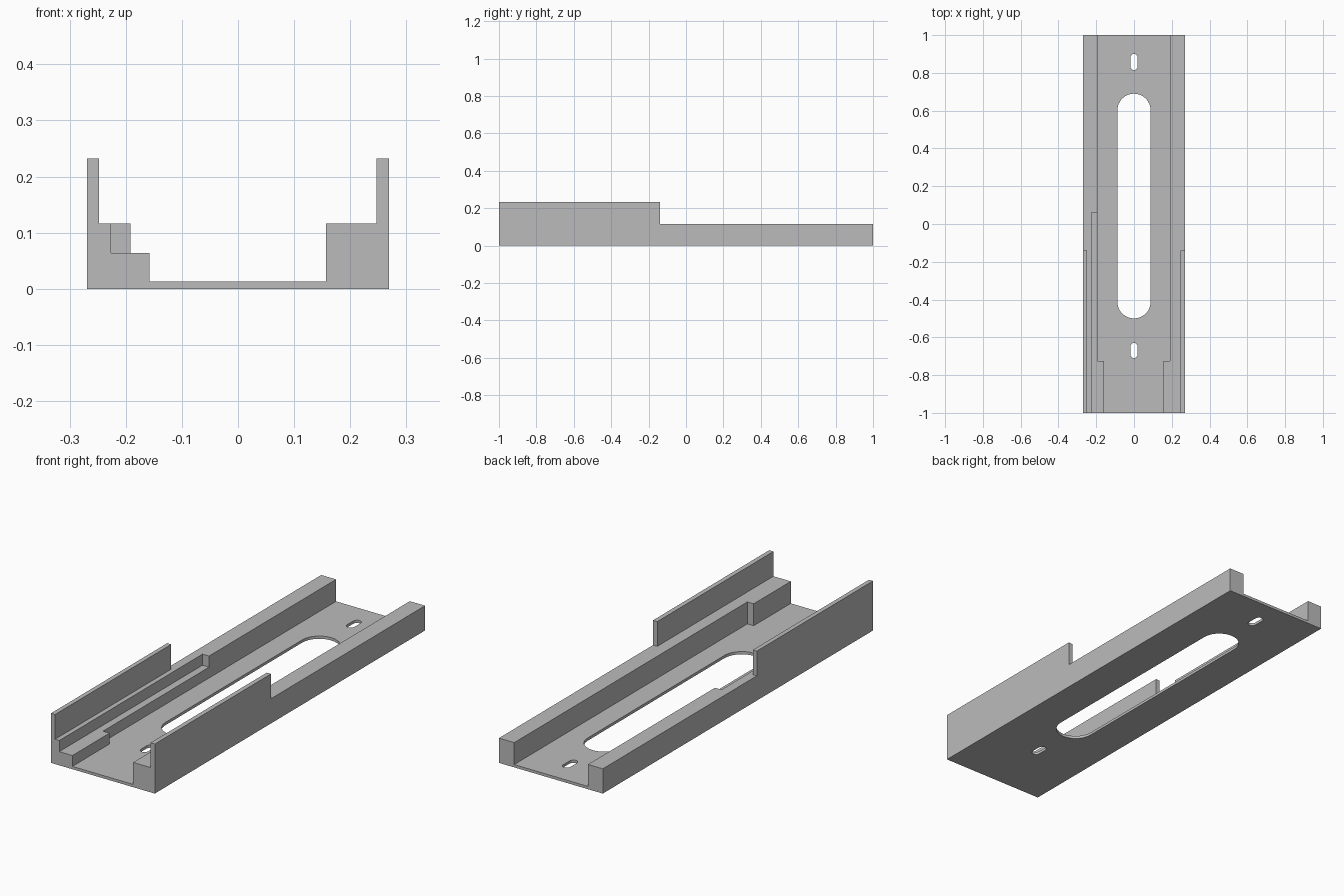
import bpy
import bmesh
import math

cube = bpy.data.objects.get("Cube")
if cube:
    bpy.data.objects.remove(cube, do_unlink=True)

# Single painted finish
grey = bpy.data.materials.new("plain grey")
grey.use_nodes = True
colour = (0.5, 0.5, 0.5, 1)
grey.diffuse_color = colour
grey.node_tree.nodes["Principled BSDF"].inputs["Base Color"].default_value = colour


def prism(name, points, place, shift):
    """Extrude a flat outline; place maps (a, b) to a point, shift is the sweep."""
    bm = bmesh.new()
    face = bm.faces.new([bm.verts.new(place(a, b)) for a, b in points])
    swept = bmesh.ops.extrude_face_region(bm, geom=[face])["geom"]
    verts = [v for v in swept if isinstance(v, bmesh.types.BMVert)]
    bmesh.ops.translate(bm, verts=verts, vec=shift)
    bmesh.ops.recalc_face_normals(bm, faces=bm.faces)
    mesh = bpy.data.meshes.new(name)
    bm.to_mesh(mesh)
    bm.free()
    obj = bpy.data.objects.new(name, mesh)
    bpy.context.collection.objects.link(obj)
    return obj


def box(name, x0, x1, y0, y1, z0, z1):
    outline = [(x0, y0), (x1, y0), (x1, y1), (x0, y1)]
    return prism(name, outline, lambda a, b: (a, b, z0), (0, 0, z1 - z0))


def slot(name, radius, y0, y1, steps=16):
    outline = []
    for centre, start in ((y1 - radius, 0), (y0 + radius, math.pi)):
        for i in range(steps + 1):
            t = start + math.pi * i / steps
            outline.append((radius * math.cos(t), centre + radius * math.sin(t)))
    return prism(name, outline, lambda a, b: (a, b, -0.1), (0, 0, 0.2))


# Channel section swept from front to back
FLOOR, LEDGE, RAIL, WALL = 0.013, 0.064, 0.116, 0.232
section = [(-0.269, 0), (0.269, 0), (0.269, WALL), (0.247, WALL), (0.247, RAIL),
           (0.157, RAIL), (0.157, FLOOR), (-0.158, FLOOR), (-0.158, RAIL),
           (-0.248, RAIL), (-0.248, WALL), (-0.269, WALL)]
body = prism("rail_bracket", section, lambda a, b: (a, -1, b), (0, 2, 0))
body.data.materials.append(grey)

# Cut the tall walls short, widen the channel, step the ledge, pierce the floor
cutters = [
    box("wall_cutter", -0.4, 0.4, -0.14, 1.2, RAIL, 0.4),
    box("channel_cutter", -0.192, 0.19, -0.725, 1.2, FLOOR, 0.3),
    box("ledge_cutter", -0.226, -0.1, -1.2, 0.06, LEDGE, 0.3),
    slot("long_slot_cutter", 0.088, -0.5, 0.69),
    slot("back_screw_cutter", 0.019, 0.815, 0.9, 8),
    slot("front_screw_cutter", 0.019, -0.71, -0.63, 8),
]
bpy.context.view_layer.objects.active = body
for cutter in cutters:
    mod = body.modifiers.new(cutter.name, "BOOLEAN")
    mod.operation = "DIFFERENCE"
    mod.solver = "EXACT"
    mod.object = cutter
    bpy.ops.object.modifier_apply(modifier=mod.name)
    bpy.data.objects.remove(cutter, do_unlink=True)

# Merge leftover coplanar seams
bm = bmesh.new()
bm.from_mesh(body.data)
bmesh.ops.remove_doubles(bm, verts=bm.verts, dist=0.0001)
bmesh.ops.dissolve_limit(bm, angle_limit=0.01, verts=bm.verts, edges=bm.edges)
bm.to_mesh(body.data)
bm.free()
